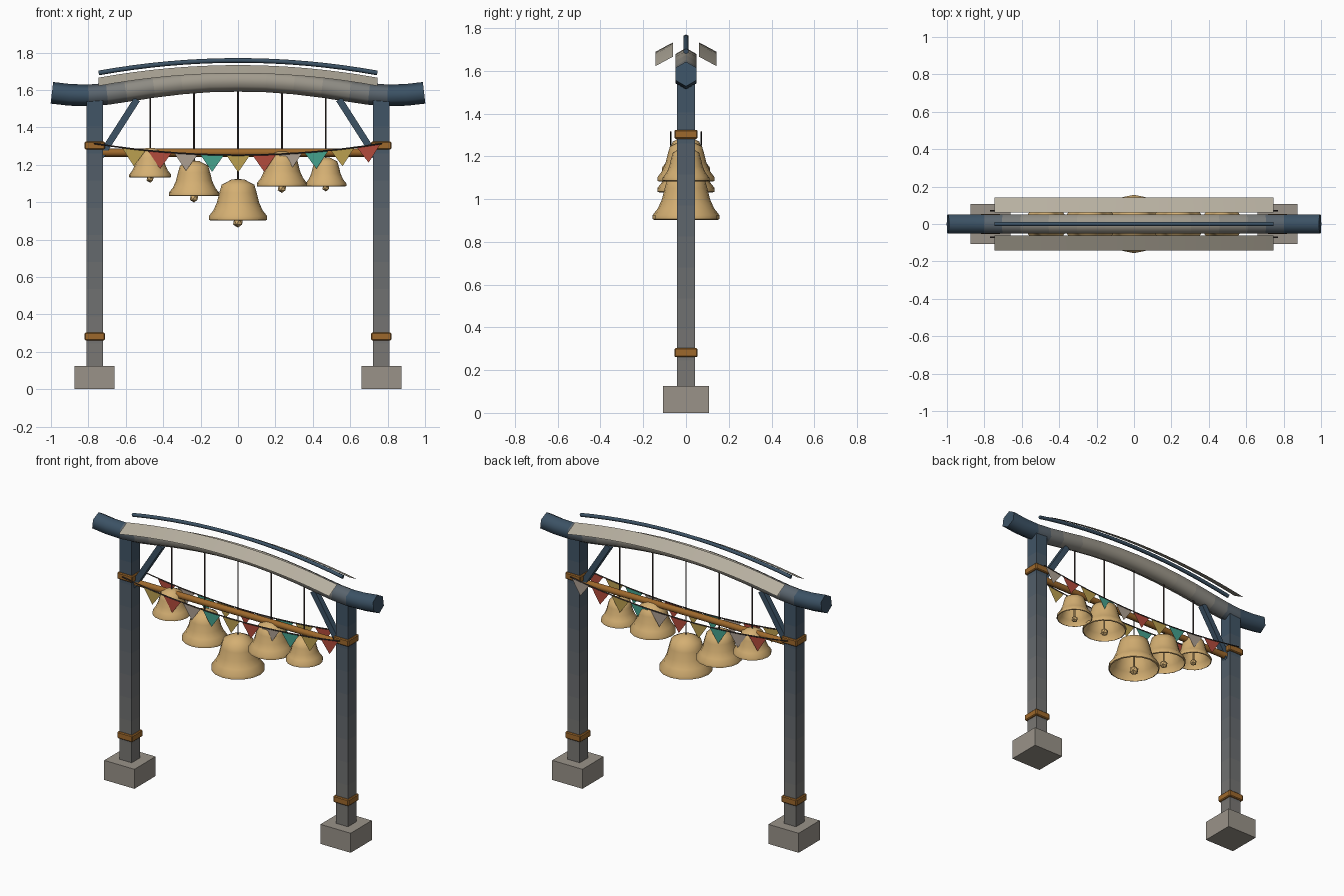
import bpy, bmesh, math
from mathutils import Vector

if "Cube" in bpy.data.objects:
    bpy.data.objects.remove(bpy.data.objects["Cube"])

def mat(name, c):
    m = bpy.data.materials.new(name)
    m.diffuse_color = (*c, 1)
    m.use_nodes = True
    m.node_tree.nodes["Principled BSDF"].inputs["Base Color"].default_value = m.diffuse_color
    return m

def mix(a, b, t):
    return tuple(p + (q - p) * t for p, q in zip(a, b))

BLUE, ASH, TAN = (0.045, 0.085, 0.13), (0.2, 0.19, 0.175), (0.36, 0.33, 0.27)
blue = mat("blue_wood", BLUE)
wood = mat("brown_wood", (0.34, 0.14, 0.025))
stone = mat("stone", (0.32, 0.29, 0.25))
roofing = mat("roofing", (0.47, 0.43, 0.35))
brass = mat("brass", (0.66, 0.43, 0.17))
cord = mat("cord", (0.06, 0.045, 0.04))
flag_mats = [mat("flag_yellow", (0.5, 0.35, 0.08)), mat("flag_red", (0.45, 0.07, 0.045)),
             mat("flag_grey", (0.42, 0.35, 0.29)), mat("flag_teal", (0.06, 0.36, 0.27))]

def finish(name, bm, mats, smooth=None):
    bmesh.ops.recalc_face_normals(bm, faces=bm.faces)
    me = bpy.data.meshes.new(name)
    bm.to_mesh(me)
    bm.free()
    ob = bpy.data.objects.new(name, me)
    bpy.context.collection.objects.link(ob)
    for m in mats:
        me.materials.append(m)
    if smooth:
        bpy.ops.object.select_all(action='DESELECT')
        ob.select_set(True)
        bpy.context.view_layer.objects.active = ob
        bpy.ops.object.shade_smooth_by_angle(angle=math.radians(smooth))
    return ob

def tube(name, pts, r, n, mats, smooth=None, turn=0.0):
    """n-sided bar along a path in the xz plane; one material per segment if several."""
    bm = bmesh.new()
    pts = [Vector(p) for p in pts]
    rings = []
    for i, p in enumerate(pts):
        t = (pts[min(i + 1, len(pts) - 1)] - pts[max(i - 1, 0)]).normalized()
        side = Vector((0, 1, 0))
        up = t.cross(side)
        angs = [turn + math.tau * k / n for k in range(n)]
        rings.append([bm.verts.new(p + r * (math.cos(a) * up + math.sin(a) * side)) for a in angs])
    for i in range(len(rings) - 1):
        for k in range(n):
            j = (k + 1) % n
            f = bm.faces.new((rings[i][k], rings[i][j], rings[i + 1][j], rings[i + 1][k]))
            f.material_index = min(i, len(mats) - 1)
    bm.faces.new(rings[0])
    bm.faces.new(rings[-1]).material_index = len(mats) - 1
    return finish(name, bm, mats, smooth)

def box(name, c, s, m, bevel=0.0):
    bm = bmesh.new()
    bmesh.ops.create_cube(bm, size=1)
    for v in bm.verts:
        v.co = Vector([c[k] + v.co[k] * s[k] for k in range(3)])
    if bevel:
        bmesh.ops.bevel(bm, geom=bm.edges[:], offset=bevel, segments=1, affect='EDGES')
    return finish(name, bm, [m])

# posts fading from blue to ash, with stone feet, bands and braces
N = 10
post_mats = [mat("post_shade", mix(ASH, BLUE, (i + 0.5) / N)) for i in range(N)]
for s, side in ((-1, "left"), (1, "right")):
    x = s * 0.766
    box(side + "_foot", (x, 0, 0.0625), (0.214, 0.214, 0.125), stone)
    tube(side + "_post", [(x, 0, 0.1 + 1.45 * i / N) for i in range(N + 1)],
         0.043 * math.sqrt(2), 4, post_mats, turn=math.pi / 4)
    for z, w in ((0.282, "lower"), (1.303, "upper")):
        box(f"{side}_{w}_band", (x, 0, z), (0.108, 0.108, 0.042), wood, 0.005)
    tube(side + "_brace", [(s * 0.54, 0, 1.55), (s * 0.735, 0, 1.245)], 0.018 * math.sqrt(2), 4,
         [blue], turn=math.pi / 4)

# curved top beam with upturned ends
half = [(0, 1.649), (0.15, 1.646), (0.3, 1.635), (0.45, 1.617), (0.6, 1.594),
        (0.7, 1.579), (0.8, 1.571), (0.9, 1.574), (0.995, 1.585)]
beam = [(-x, 0, z) for x, z in half[:0:-1]] + [(x, 0, z) for x, z in half]
beam_mats = [mat("beam_shade", mix(TAN, BLUE, min(1, (abs(a[0] + b[0]) / 2 / 0.8) ** 3)))
             for a, b in zip(beam, beam[1:])]
tube("top_beam", beam, 0.058, 6, beam_mats, 65)

# ridge pole and two thin sloping roof strips
def arc(x, mid, drop):
    return mid - drop * (x / 0.745) ** 2

xs = [-0.745 + 1.49 * i / 16 for i in range(17)]
tube("ridge_pole", [(x, 0, arc(x, 1.758, 0.067)) for x in xs], 0.0125, 6, [blue], 65)
for s, side in ((-1, "front"), (1, "back")):
    bm = bmesh.new()
    rows = [[bm.verts.new((x, s * y, arc(x, z, 0.067))) for y, z in ((0.061, 1.733), (0.143, 1.689))]
            for x in xs]
    for a, b in zip(rows, rows[1:]):
        f = bm.faces.new((a[0], a[1], b[1], b[0]))
    ob = finish(side + "_roof_strip", bm, [roofing], 40)
    if ob.data.polygons[0].normal.z < 0:
        ob.data.flip_normals()

# tie bar between the posts
tube("tie_bar", [(-0.76, 0, 1.265), (0.76, 0, 1.265)], 0.022, 6, [wood], 65)

# bunting on both sides
def sag(x):
    return 1.252 + 0.105 * x * x

for s, side, shift in ((-1, "front", 0), (1, "back", 1)):
    y = s * 0.071
    tube(side + "_bunting_cord", [(x, y, sag(x)) for x in [-0.77 + 1.54 * i / 14 for i in range(15)]],
         0.004, 4, [cord])
    bm = bmesh.new()
    for i in range(10):
        x = -0.557 + 0.1395 * i
        f = bm.faces.new([bm.verts.new(p) for p in ((x - 0.064, y, sag(x - 0.064)),
                         (x, y, sag(x) - 0.092), (x + 0.064, y, sag(x + 0.064)))])
        f.material_index = (i + shift) % 4 if shift == 0 else (1 + i) % 4
    finish(side + "_bunting_flags", bm, flag_mats)

# bells: lathe profile as (radius, height) fractions of the rim radius
profile = [(0, 1.42), (0.22, 1.40), (0.56, 1.22), (0.64, 0.95), (0.72, 0.62),
           (0.84, 0.35), (1.0, 0.14), (1.0, 0.02), (0.95, 0.0)]
SEG = 16
for i, (x, rim, r) in enumerate([(-0.47, 1.132, 0.112), (-0.235, 1.032, 0.134), (0, 0.903, 0.156),
                                 (0.235, 1.083, 0.134), (0.47, 1.085, 0.109)], 1):
    bm = bmesh.new()
    vs = [bm.verts.new((x + p * r, 0, rim + h * r)) for p, h in profile]
    es = [bm.edges.new(e) for e in zip(vs, vs[1:])]
    bmesh.ops.spin(bm, geom=vs + es, cent=(x, 0, 0), axis=(0, 0, 1), angle=math.tau, steps=SEG)
    bmesh.ops.remove_doubles(bm, verts=bm.verts, dist=0.0005)
    finish(f"bell_{i}", bm, [brass], 50)
    # clapper and its stem, then the hanging cord
    bm = bmesh.new()
    bmesh.ops.create_icosphere(bm, subdivisions=1, radius=r * 0.19)
    bmesh.ops.translate(bm, verts=bm.verts, vec=(x, 0, rim - 0.06 * r))
    finish(f"clapper_{i}", bm, [brass])
    tube(f"clapper_stem_{i}", [(x, 0, rim), (x, 0, rim + 1.35 * r)], 0.006, 6, [brass])
    tube(f"bell_cord_{i}", [(x, 0, rim + 1.4 * r), (x, 0, 1.64)], 0.0045, 6, [cord])
